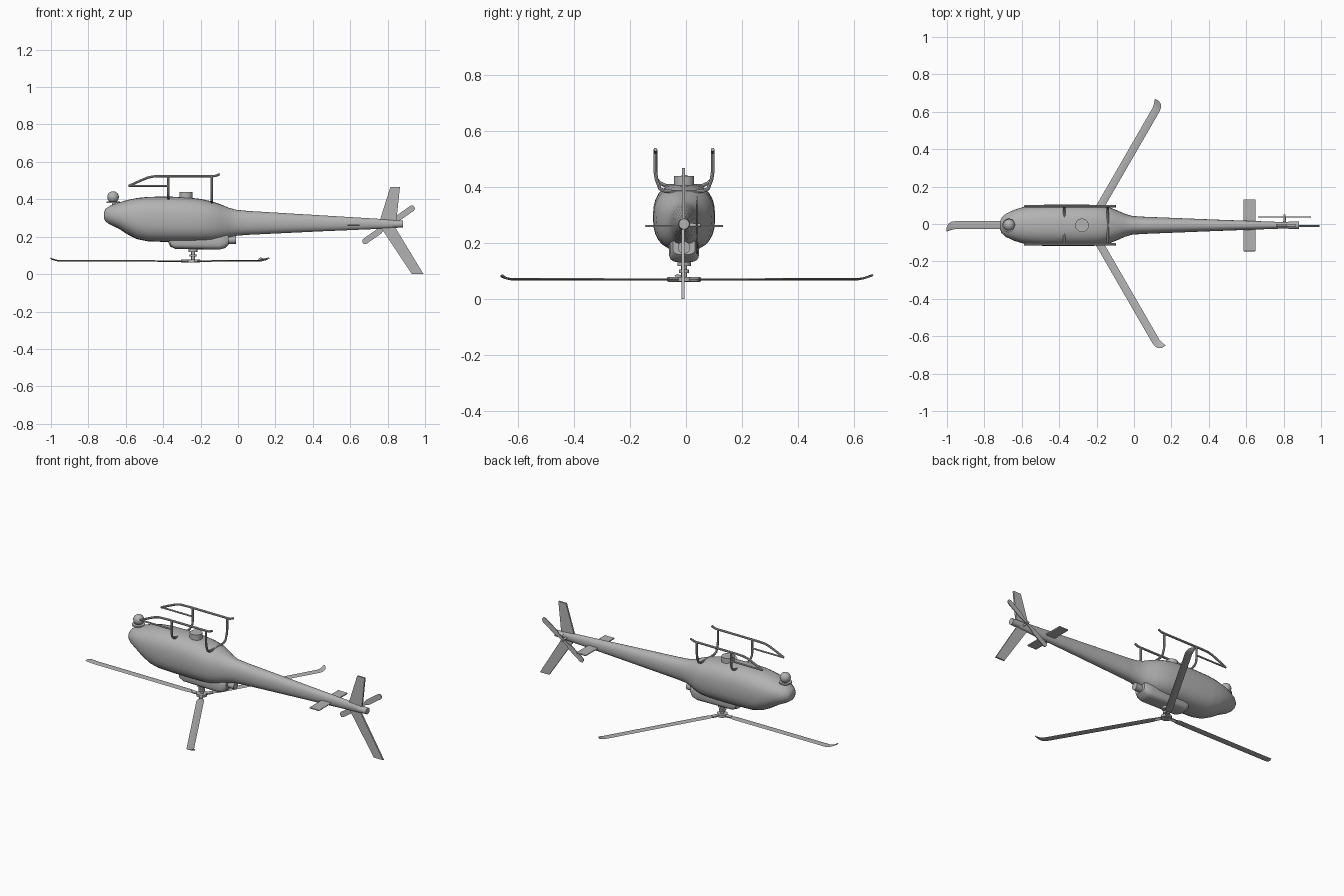
import bpy, bmesh, math
from mathutils import Vector, Matrix

if "Cube" in bpy.data.objects:
    bpy.data.objects.remove(bpy.data.objects["Cube"])

CY = -0.007                      # centre line of the aircraft
HUB = Vector((-0.24, CY, 0.073))  # main rotor centre

grey = bpy.data.materials.new("plain grey")
grey.use_nodes = True
grey.diffuse_color = (0.45, 0.45, 0.45, 1)
grey.node_tree.nodes["Principled BSDF"].inputs["Base Color"].default_value = (0.45, 0.45, 0.45, 1)


def finish(bm, name, smooth=True, bevel=0, segments=2):
    bmesh.ops.recalc_face_normals(bm, faces=bm.faces[:])
    me = bpy.data.meshes.new(name)
    bm.to_mesh(me)
    bm.free()
    ob = bpy.data.objects.new(name, me)
    bpy.context.collection.objects.link(ob)
    me.materials.append(grey)
    if bevel:
        mod = ob.modifiers.new("bevel", "BEVEL")
        mod.width, mod.segments = bevel, segments
    if smooth:
        bpy.ops.object.select_all(action="DESELECT")
        ob.select_set(True)
        bpy.context.view_layer.objects.active = ob
        bpy.ops.object.shade_smooth_by_angle(angle=math.radians(35))
    return ob


def loft(name, rows, n=28, **kw):
    """Rows of x, top z, bottom z, half width, squareness."""
    bm = bmesh.new()
    rings = []
    for x, top, bot, half, power in rows:
        ring = []
        for i in range(n):
            a = 2 * math.pi * i / n
            c, s = math.cos(a), math.sin(a)
            y = half * math.copysign(abs(c) ** (2 / power), c)
            z = (top + bot) / 2 + (top - bot) / 2 * math.copysign(abs(s) ** (2 / power), s)
            ring.append(bm.verts.new((x, CY + y, z)))
        rings.append(ring)
    for a, b in zip(rings, rings[1:]):
        for i in range(n):
            bm.faces.new((a[i], a[(i + 1) % n], b[(i + 1) % n], b[i]))
    bm.faces.new(rings[0])
    bm.faces.new(rings[-1])
    return finish(bm, name, **kw)


def cylinder(name, p, q, r, r2=None, n=20):
    p, q = Vector(p), Vector(q)
    bm = bmesh.new()
    rot = (q - p).to_track_quat("Z", "Y").to_matrix().to_4x4()
    bmesh.ops.create_cone(bm, cap_ends=True, segments=n, radius1=r, radius2=r if r2 is None else r2,
                          depth=(q - p).length, matrix=Matrix.Translation((p + q) / 2) @ rot)
    return finish(bm, name)


def box(name, lo, hi, bevel=0, segments=2):
    lo, hi = Vector(lo), Vector(hi)
    bm = bmesh.new()
    bmesh.ops.create_cube(bm, size=1, matrix=Matrix.Translation((lo + hi) / 2) @ Matrix.Diagonal((*(hi - lo), 1)))
    return finish(bm, name, bevel=bevel, segments=segments)


def plate(name, outline, y, thick):
    """Flat plate in the side plane, from an x-z outline."""
    bm = bmesh.new()
    f = bm.faces.new([bm.verts.new((x, y - thick / 2, z)) for x, z in outline])
    ext = bmesh.ops.extrude_face_region(bm, geom=[f])
    bmesh.ops.translate(bm, vec=(0, thick, 0), verts=[v for v in ext["geom"] if isinstance(v, bmesh.types.BMVert)])
    return finish(bm, name, smooth=False)


def tube(name, points, r):
    """Round bar along a smooth path, turned into a mesh."""
    cu = bpy.data.curves.new(name, "CURVE")
    cu.dimensions, cu.bevel_depth, cu.bevel_resolution, cu.use_fill_caps = "3D", r, 2, True
    sp = cu.splines.new("POLY")
    sp.points.add(len(points) - 1)
    for pt, co in zip(sp.points, points):
        pt.co = (*co, 1)
    tmp = bpy.data.objects.new(name, cu)
    bm = bmesh.new()
    bpy.context.collection.objects.link(tmp)
    me = tmp.to_mesh()
    bm.from_mesh(me)
    tmp.to_mesh_clear()
    bpy.data.objects.remove(tmp)
    return finish(bm, name)


# Fuselage with the tapering tail boom
loft("fuselage", [
    (-0.716, 0.335, 0.300, 0.022, 2.0), (-0.708, 0.352, 0.284, 0.042, 2.0),
    (-0.685, 0.368, 0.268, 0.062, 2.1), (-0.64, 0.385, 0.247, 0.083, 2.2),
    (-0.59, 0.400, 0.215, 0.098, 2.3), (-0.54, 0.410, 0.190, 0.106, 2.4),
    (-0.48, 0.416, 0.178, 0.110, 2.5), (-0.38, 0.418, 0.175, 0.111, 2.5),
    (-0.28, 0.414, 0.175, 0.111, 2.5), (-0.20, 0.405, 0.176, 0.109, 2.5),
    (-0.14, 0.392, 0.178, 0.100, 2.4), (-0.09, 0.375, 0.186, 0.080, 2.3),
    (-0.05, 0.358, 0.198, 0.062, 2.2), (-0.01, 0.347, 0.208, 0.050, 2.2),
    (0.05, 0.341, 0.213, 0.046, 2.2), (0.45, 0.317, 0.232, 0.030, 2.2),
    (0.78, 0.297, 0.246, 0.018, 2.1), (0.83, 0.293, 0.248, 0.017, 2.0)])
cylinder("tail_cap", (0.825, CY, 0.271), (0.882, CY, 0.271), 0.021, 0.019)

# Engine housing, with exhaust
loft("engine_housing", [
    (-0.372, 0.22, 0.170, 0.036, 3.5), (-0.362, 0.22, 0.150, 0.047, 3.5),
    (-0.335, 0.22, 0.138, 0.053, 3.5), (-0.10, 0.22, 0.134, 0.054, 3.5),
    (-0.07, 0.22, 0.142, 0.050, 3.5), (-0.05, 0.22, 0.162, 0.040, 3.5)])
cylinder("exhaust", (-0.08, CY, 0.187), (-0.01, CY, 0.187), 0.022)

# Main rotor mast and hub
cylinder("mast", (HUB.x, CY, 0.065), (HUB.x, CY, 0.15), 0.010)
cylinder("swash_plate", (HUB.x, CY, 0.096), (HUB.x, CY, 0.108), 0.018)
cylinder("mast_collar", (HUB.x, CY, 0.122), (HUB.x, CY, 0.136), 0.024)
cylinder("hub", (HUB.x, CY, 0.066), (HUB.x, CY, 0.082), 0.030)

# Three main blades with swept, bent tips: radius, trailing edge, leading edge, height
STATIONS = [(0.02, -0.012, 0.012, 0), (0.055, -0.012, 0.012, 0), (0.085, -0.022, 0.020, 0),
            (0.715, -0.022, 0.020, 0.001), (0.735, -0.019, 0.024, 0.004),
            (0.752, -0.010, 0.030, 0.010), (0.762, 0.010, 0.034, 0.015)]
for i in range(3):
    bm = bmesh.new()
    rings = []
    for r, t, l, h in STATIONS:
        m = t + (l - t) * 0.6
        rings.append([bm.verts.new((r, y, h + z)) for y, z in ((t, 0), (m, 0.004), (l, 0), (m, -0.004))])
    for a, b in zip(rings, rings[1:]):
        for k in range(4):
            bm.faces.new((a[k], a[(k + 1) % 4], b[(k + 1) % 4], b[k]))
    bm.faces.new(rings[0])
    bm.faces.new(rings[-1])
    turn = Matrix.Rotation(math.radians(60 + 120 * i), 4, "Z")
    bm.transform(Matrix.Translation(HUB) @ turn)
    finish(bm, f"main_blade_{i + 1}")
    arm = turn @ Vector((0.065, 0, 0))
    cylinder(f"blade_grip_{i + 1}", HUB, HUB + arm, 0.009, n=12)

# Landing skids: rails, steps and struts on both sides
for side, label in ((1, "left"), (-1, "right")):
    y = CY + side * 0.102
    tube(f"{label}_skid_rail", [(-0.585, y, 0.474), (-0.53, y, 0.499), (-0.485, y, 0.518), (-0.455, y, 0.525),
                                (-0.40, y, 0.527), (-0.14, y, 0.527), (-0.12, y, 0.528), (-0.098, y, 0.537)], 0.0065)
    tube(f"{label}_step", [(-0.585, y, 0.474), (-0.372, y, 0.474)], 0.005)
for x, low, label in ((-0.372, 0.408, "front"), (-0.14, 0.388, "rear")):
    half = [(0.102, 0.527), (0.102, 0.455), (0.098, 0.43), (0.086, low + 0.009), (0.066, low), (0.03, low - 0.002)]
    path = [(x, CY + s, z) for s, z in half] + [(x, CY - s, z) for s, z in reversed(half)]
    tube(f"{label}_strut", path, 0.0065)

# Nose camera ball on its bracket, and the round belly knob
bm = bmesh.new()
bmesh.ops.create_uvsphere(bm, u_segments=24, v_segments=14, radius=0.031,
                          matrix=Matrix.Translation((-0.668, CY + 0.002, 0.415)))
finish(bm, "camera_ball")
cylinder("camera_stem", (-0.664, CY, 0.35), (-0.664, CY, 0.395), 0.010)
cylinder("camera_plate", (-0.668, CY, 0.382), (-0.668, CY, 0.39), 0.036)
cylinder("belly_knob", (-0.278, CY, 0.39), (-0.278, CY, 0.442), 0.036, n=32)

# Tail fins and stabiliser
plate("short_fin", [(0.752, 0.27), (0.845, 0.27), (0.866, 0.47), (0.815, 0.47)], CY - 0.002, 0.010)
plate("long_fin", [(0.752, 0.27), (0.83, 0.27), (0.992, 0.003), (0.93, 0.003)], CY - 0.004, 0.010)
box("stabiliser", (0.585, CY - 0.139, 0.260), (0.65, CY + 0.139, 0.268), bevel=0.003)

# Tail rotor on the left of the boom
TR = Vector((0.805, 0.038, 0.267))
cylinder("tail_rotor_shaft", (TR.x, CY, TR.z), (TR.x, 0.052, TR.z), 0.008, 0.006, n=14)
for i, sign in enumerate((1, -1)):
    shape = [(0, -0.008), (0.04, -0.010), (0.06, -0.016), (0.155, -0.016), (0.167, -0.009),
             (0.167, 0.009), (0.155, 0.016), (0.06, 0.016), (0.04, 0.010), (0, 0.008)]
    a = math.radians(35)
    pts = [(TR.x + sign * (u * math.cos(a) - v * math.sin(a)), TR.z + sign * (u * math.sin(a) + v * math.cos(a)))
           for u, v in shape]
    plate(f"tail_blade_{i + 1}", pts, TR.y, 0.005)

# Ground the model at z = 0
bpy.context.view_layer.update()
low = min((o.matrix_world @ v.co).z for o in bpy.data.objects if o.type == "MESH" for v in o.data.vertices)
for o in bpy.data.objects:
    if o.type == "MESH":
        o.location.z -= low
